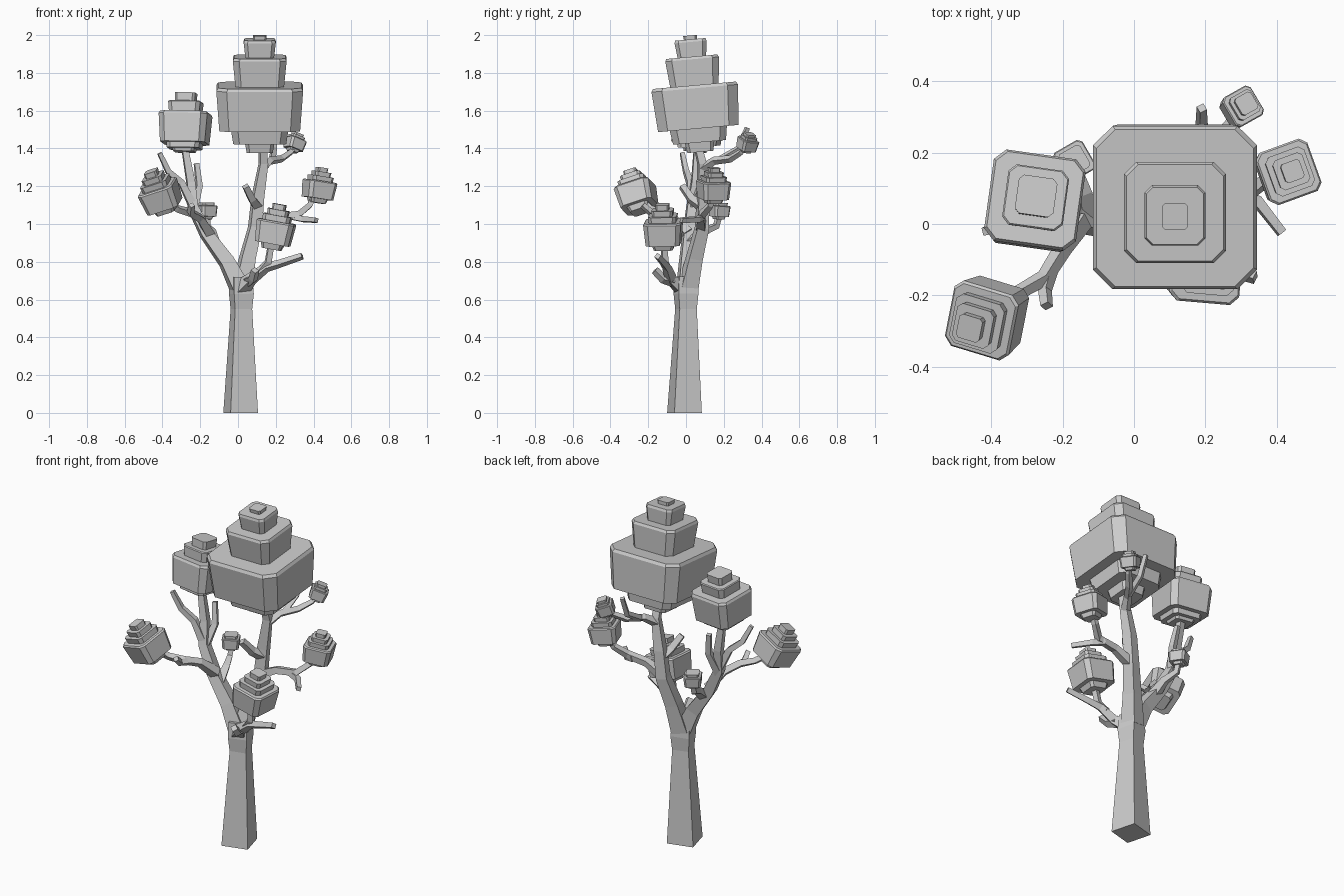
import bpy, bmesh, math
from mathutils import Vector, Matrix


def finish(name, bm):
    bmesh.ops.recalc_face_normals(bm, faces=bm.faces[:])
    mesh = bpy.data.meshes.new(name)
    bm.to_mesh(mesh)
    bm.free()
    ob = bpy.data.objects.new(name, mesh)
    bpy.context.collection.objects.link(ob)
    return ob


def loft(bm, rings):
    rings = [[bm.verts.new(p) for p in ring] for ring in rings]
    n = len(rings[0])
    for a, b in zip(rings, rings[1:]):
        for i in range(n):
            j = (i + 1) % n
            bm.faces.new((a[i], a[j], b[j], b[i]))
    bm.faces.new(rings[0][::-1])
    bm.faces.new(rings[-1])


def limb(name, path):
    """Four-sided tapered tube; path points are (x, y, z, corner radius)."""
    pts = [Vector(p[:3]) for p in path]
    u = Vector((math.cos(math.radians(-30)), math.sin(math.radians(-30)), 0))
    rings = []
    for i, p in enumerate(path):
        t = pts[min(i + 1, len(pts) - 1)] - pts[max(i - 1, 0)]
        if p[2] == 0:
            t = Vector((0, 0, 1))
        t.normalize()
        u = u - t * u.dot(t)
        if u.length < 0.2:
            u = t.orthogonal()
        u.normalize()
        v = t.cross(u)
        rings.append([pts[i] + (u * math.cos(a) + v * math.sin(a)) * p[3]
                      for a in (k * math.pi / 2 for k in range(4))])
    bm = bmesh.new()
    loft(bm, rings)
    return finish(name, bm)


def foliage(name, centre, size, yaw, axis, profile):
    """Stack of chamfered square tiers, leaning along axis."""
    rot = Vector((0, 0, 1)).rotation_difference(Vector(axis)).to_matrix().to_4x4()
    m = Matrix.Translation(centre) @ rot @ Matrix.Rotation(math.radians(yaw), 4, 'Z')
    rings = []
    for r, z in profile:
        r, z = r * size, z * size
        k = r * 0.76
        rings.append([m @ Vector((x, y, z)) for x, y in
                      ((r, -k), (r, k), (k, r), (-k, r), (-r, k), (-r, -k), (-k, -r), (k, -r))])
    bm = bmesh.new()
    loft(bm, rings)
    return finish(name, bm)


# Trunk
limb("trunk", [(.014, -.008, 0, .106), (.018, 0, .55, .066), (.018, 0, .63, .076), (.015, 0, .72, .07)])

# Main boughs
limb("right_bough", [(.02, .01, .66, .065), (.05, .045, .82, .052), (.09, .085, .98, .044),
                     (.105, .09, 1.14, .04), (.135, .085, 1.32, .03), (.13, .06, 1.42, .025)])
limb("left_bough", [(.01, 0, .66, .065), (-.06, .005, .80, .052), (-.17, .015, .95, .042),
                    (-.24, .03, 1.09, .036), (-.25, .05, 1.22, .03), (-.285, .06, 1.42, .022)])

# Side branches and twigs
limb("low_branch", [(.02, -.02, .66, .05), (.07, -.08, .71, .034), (.15, -.10, .77, .026),
                    (.22, -.115, .79, .022), (.34, -.15, .83, .019)])
limb("low_stub", [(.06, -.07, .70, .034), (.08, -.12, .71, .026), (.09, -.165, .755, .022)])
limb("front_stem", [(.12, -.09, .75, .026), (.16, -.11, .80, .022), (.18, -.12, .92, .02)])
limb("right_branch", [(.09, .08, .98, .035), (.2, .08, 1.035, .026), (.32, .085, 1.05, .024),
                      (.38, .13, 1.10, .02), (.42, .145, 1.18, .018)])
limb("right_twig", [(.28, .09, 1.04, .022), (.345, .065, 1.025, .02), (.415, -.025, 1.02, .017)])
limb("bough_stub", [(.105, .09, 1.09, .034), (.075, .03, 1.13, .026), (.04, -.02, 1.2, .022)])
limb("back_branch", [(.13, .085, 1.29, .028), (.17, .15, 1.335, .022), (.23, .235, 1.345, .02),
                     (.28, .29, 1.38, .017), (.305, .33, 1.43, .015)])
limb("back_twig", [(.18, .17, 1.335, .02), (.19, .28, 1.40, .018), (.19, .325, 1.51, .015)])
limb("left_branch", [(-.15, .01, .95, .036), (-.2, -.07, 1.03, .026), (-.25, -.15, 1.06, .024),
                     (-.32, -.19, 1.08, .021), (-.41, -.25, 1.14, .018)])
limb("left_stub", [(-.235, -.13, 1.05, .023), (-.25, -.185, 1.06, .02), (-.245, -.23, 1.10, .018)])
limb("left_twig", [(-.24, .03, 1.1, .03), (-.30, .02, 1.22, .023), (-.37, 0, 1.28, .02), (-.415, -.02, 1.375, .016)])
limb("upper_twig", [(-.24, .03, 1.07, .03), (-.205, .08, 1.2, .022), (-.22, .10, 1.32, .017)])
limb("rear_stem", [(-.13, .01, .90, .036), (-.14, .09, .96, .025), (-.165, .16, .99, .02), (-.165, .18, 1.06, .018)])

# Foliage tier profiles: (half width, height)
LARGE = [(.30, -1.04), (.34, -.82), (.61, -.82), (.66, -.5), (.93, -.5), (1, .43), (.96, .5),
         (.56, .5), (.62, 1.1), (.59, 1.16), (.33, 1.16), (.37, 1.5), (.35, 1.56), (.15, 1.56), (.16, 1.65)]
MEDIUM = [(.42, -.95), (.46, -.82), (.66, -.82), (.68, -.6), (.92, -.6), (1, .55), (.95, .65),
          (.62, .65), (.66, 1.06), (.63, 1.1), (.4, 1.1), (.42, 1.45)]
SMALL = [(.5, -.95), (.6, -.65), (.9, -.65), (1, .48), (.94, .56), (.72, .56), (.75, .88),
         (.54, .88), (.57, 1.18), (.34, 1.18), (.36, 1.47)]

# Foliage clusters
foliage("crown", (.115, .055, 1.62), .23, 0, (0, -.09, 1), LARGE)
foliage("left_crown", (-.28, .06, 1.505), .13, -8, (.03, .1, 1), MEDIUM)
foliage("low_left_foliage", (-.41, -.26, 1.15), .098, -14, (-.4, -.25, 1), SMALL)
foliage("front_foliage", (.195, -.12, .96), .1, -5, (.18, -.03, 1), SMALL)
foliage("right_foliage", (.428, .145, 1.185), .078, 20, (.15, .03, 1), SMALL)
foliage("back_foliage", (.3, .325, 1.425), .048, 30, (.3, .25, 1), SMALL[:9])
foliage("rear_foliage", (-.168, .175, 1.07), .048, 30, (0, .05, 1), SMALL[:7])
